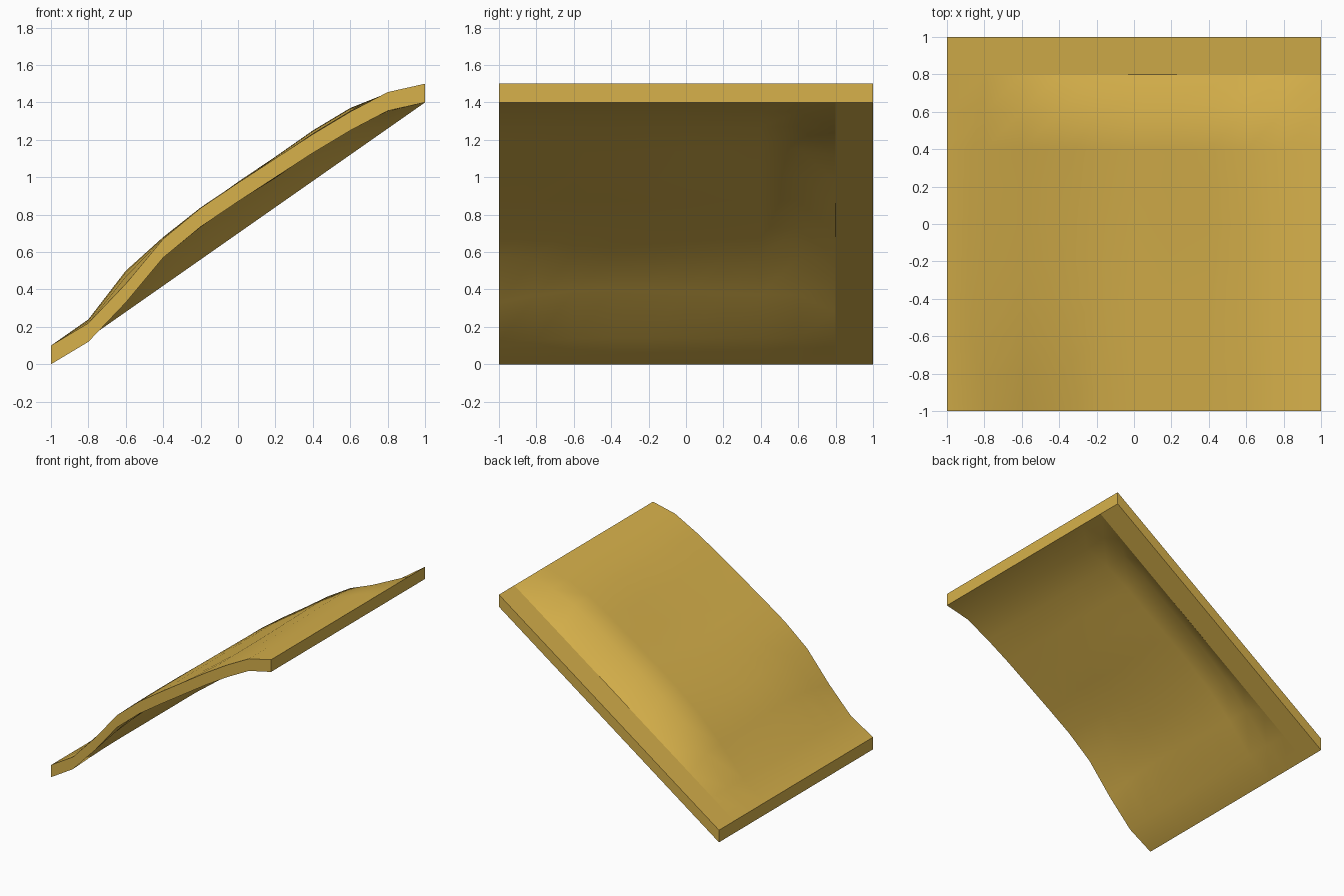
import bpy, bmesh, math

if "Cube" in bpy.data.objects:
    bpy.data.objects.remove(bpy.data.objects["Cube"])

STEPS = 10
THICK = 0.1
# Bulge above the straight slope, sampled along x at three rows of y
FRONT = [0, -0.02, 0.05, 0.15, 0.175, 0.17, 0.16, 0.15, 0.13, 0.095, 0]
MIDDLE = [0, 0.0, 0.12, 0.16, 0.178, 0.172, 0.155, 0.155, 0.135, 0.093, 0]
BACK = [0, 0.0, 0.09, 0.15, 0.172, 0.175, 0.17, 0.17, 0.15, 0.09, 0]


def bulge(i, y):
    if y > 0.7:                      # flat border strip along the back
        return 0.0
    if y < -0.4:
        t = (y + 1) / 0.6
        t = t * (2 - t)
        return FRONT[i] * (1 - t) + MIDDLE[i] * t
    t = y + 0.4
    t = t * t * (3 - 2 * t)
    return MIDDLE[i] * (1 - t) + BACK[i] * t


# Sloping panel: a bulged grid extruded straight down
bm = bmesh.new()
bmesh.ops.create_grid(bm, x_segments=STEPS, y_segments=STEPS, size=1)
for v in bm.verts:
    i = round((v.co.x + 1) * STEPS / 2)
    v.co.z = THICK + 0.7 * (v.co.x + 1) + bulge(i, v.co.y)
top = bm.faces[:]
ext = bmesh.ops.extrude_face_region(bm, geom=top, use_keep_orig=True)
lower = [g for g in ext["geom"] if isinstance(g, bmesh.types.BMVert)]
bmesh.ops.translate(bm, verts=lower, vec=(0, 0, -THICK))
bmesh.ops.recalc_face_normals(bm, faces=bm.faces[:])

# Smooth shading, crisp rim and crease beside the flat border
for f in bm.faces:
    f.smooth = True
for e in bm.edges:
    on_crease = all(abs(v.co.y - 0.8) < 1e-4 for v in e.verts)
    rim = len(e.link_faces) == 2 and e.calc_face_angle(0) > math.radians(45)
    e.smooth = not (on_crease or rim)

mesh = bpy.data.meshes.new("sloped_panel")
bm.to_mesh(mesh)
bm.free()
panel = bpy.data.objects.new("sloped_panel", mesh)
bpy.context.collection.objects.link(panel)

gold = bpy.data.materials.new("gold")
gold.diffuse_color = (0.68, 0.44, 0.07, 1)
gold.use_nodes = True
gold.node_tree.nodes["Principled BSDF"].inputs["Base Color"].default_value = gold.diffuse_color
mesh.materials.append(gold)
